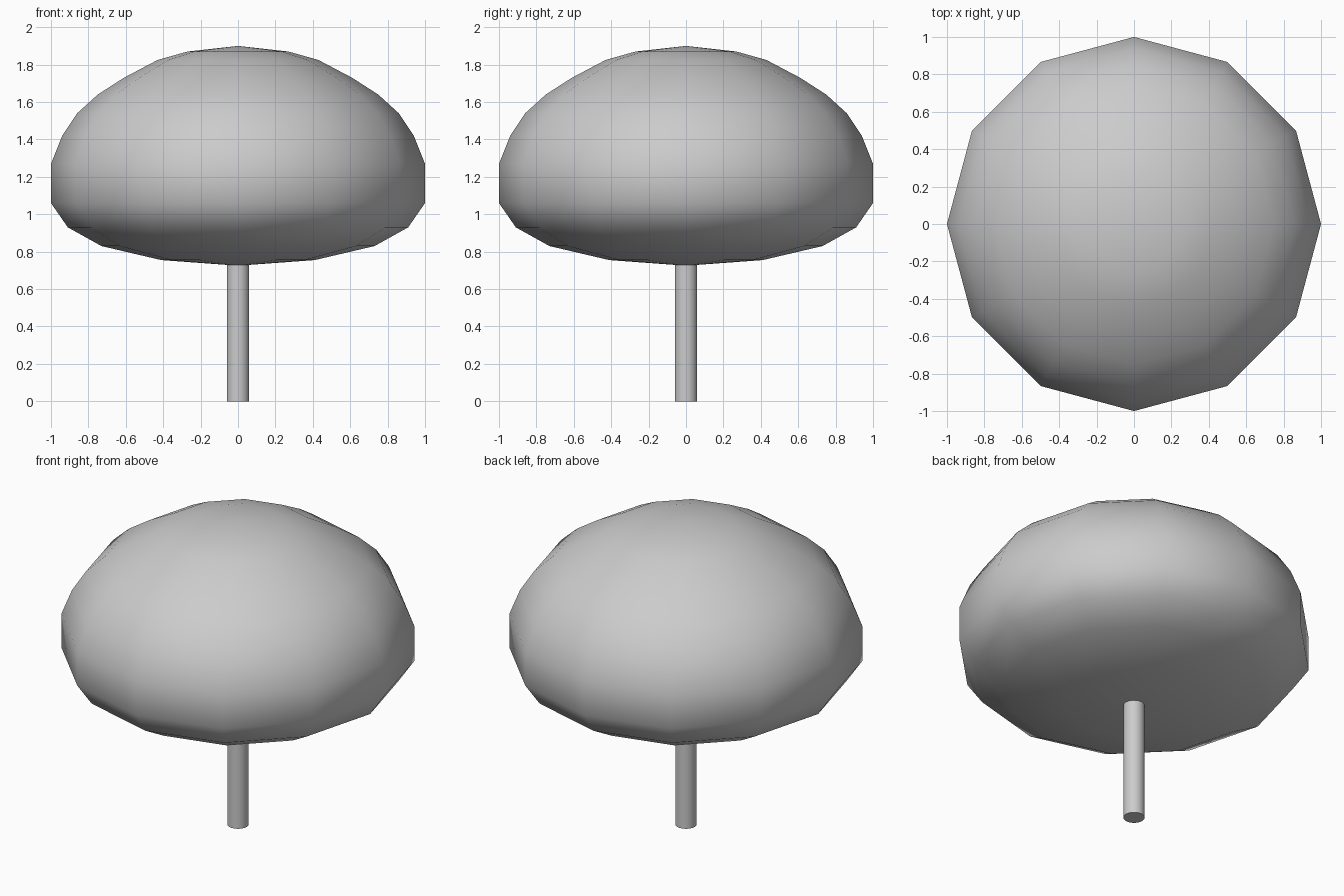
import bpy
import bmesh
from math import cos, sin, tau, radians

cube = bpy.data.objects.get("Cube")
if cube:
    bpy.data.objects.remove(cube, do_unlink=True)

grey = bpy.data.materials.new("light grey")
grey.use_nodes = True
colour = (0.6, 0.6, 0.6, 1)
grey.diffuse_color = colour
grey.node_tree.nodes["Principled BSDF"].inputs["Base Color"].default_value = colour


def lathe(name, profile, sides, angle):
    """Revolve a bottom-to-top (radius, height) profile around z."""
    bm = bmesh.new()
    rings = []
    for r, z in profile:
        if r == 0:
            rings.append([bm.verts.new((0, 0, z))] * sides)
        else:
            rings.append([bm.verts.new((r * cos(tau * i / sides), r * sin(tau * i / sides), z))
                          for i in range(sides)])
    for low, high in zip(rings, rings[1:]):
        for i in range(sides):
            j = (i + 1) % sides
            corners = dict.fromkeys((low[i], low[j], high[j], high[i]))
            bm.faces.new(list(corners))
    bmesh.ops.recalc_face_normals(bm, faces=bm.faces[:])
    mesh = bpy.data.meshes.new(name)
    bm.to_mesh(mesh)
    bm.free()
    mesh.materials.append(grey)
    obj = bpy.data.objects.new(name, mesh)
    bpy.context.collection.objects.link(obj)
    bpy.ops.object.select_all(action="DESELECT")
    obj.select_set(True)
    bpy.context.view_layer.objects.active = obj
    bpy.ops.object.shade_smooth_by_angle(angle=radians(angle))
    return obj


# Rounded twelve-sided crown with a shallow underside
lathe("tree_crown", [(0, 0.725), (0.41, 0.755), (0.73, 0.83), (0.91, 0.93),
                     (1, 1.06), (1, 1.27), (0.94, 1.42), (0.86, 1.54),
                     (0.75, 1.64), (0.61, 1.73), (0.43, 1.825), (0.27, 1.87),
                     (0, 1.9)], 12, 60)

# Slim round trunk, its top hidden inside the crown
lathe("tree_trunk", [(0, 0), (0.06, 0), (0.06, 0.8), (0, 0.8)], 24, 40)
